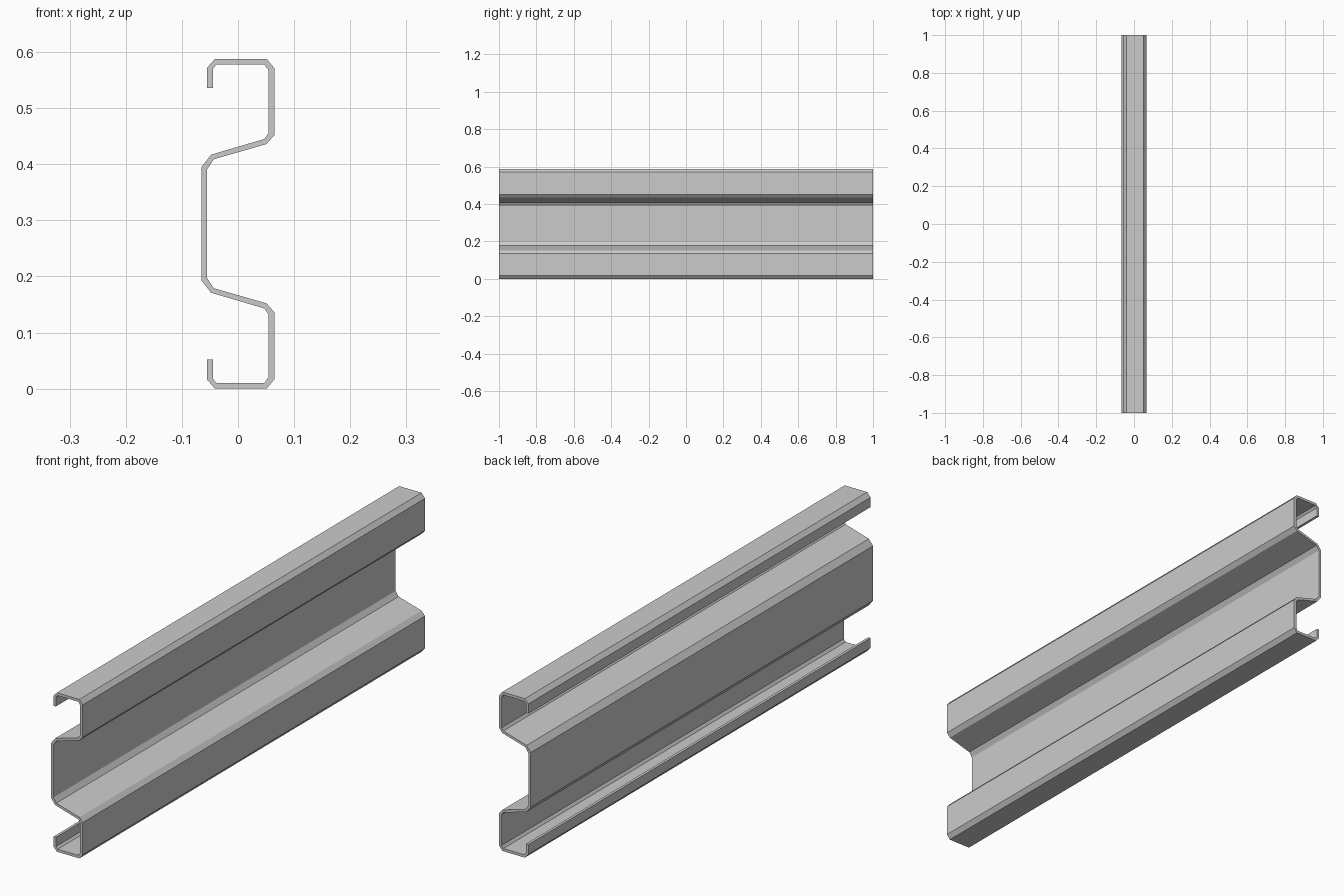
import bpy, bmesh

if "Cube" in bpy.data.objects:
    bpy.data.objects.remove(bpy.data.objects["Cube"])

HEIGHT = 0.588

# Lower half of the folded sheet section: one side of the sheet, then the other (x, z)
side_a = [(-.055, .052), (-.055, .016), (-.041, .0), (.051, .0), (.065, .017),
          (.065, .136), (.051, .152), (-.043, .179), (-.055, .197)]
side_b = [(-.045, .052), (-.045, .018), (-.038, .010), (.047, .010), (.054, .020),
          (.054, .133), (.047, .143), (-.048, .171), (-.065, .193)]


def mirrored(side):
    """Complete a half section by reflecting it about mid height."""
    return side + [(x, HEIGHT - z) for x, z in reversed(side)]


# Closed section outline, extruded along y
outline = mirrored(side_a) + mirrored(side_b)[::-1]
bm = bmesh.new()
face = bm.faces.new([bm.verts.new((x, -1, z)) for x, z in outline])
ext = bmesh.ops.extrude_face_region(bm, geom=[face], use_keep_orig=True)
new_verts = [g for g in ext["geom"] if isinstance(g, bmesh.types.BMVert)]
bmesh.ops.translate(bm, verts=new_verts, vec=(0, 2, 0))
bmesh.ops.recalc_face_normals(bm, faces=bm.faces)

# Sigma-shaped rail
mesh = bpy.data.meshes.new("folded_rail")
bm.to_mesh(mesh)
bm.free()
bpy.context.collection.objects.link(bpy.data.objects.new("folded_rail", mesh))
